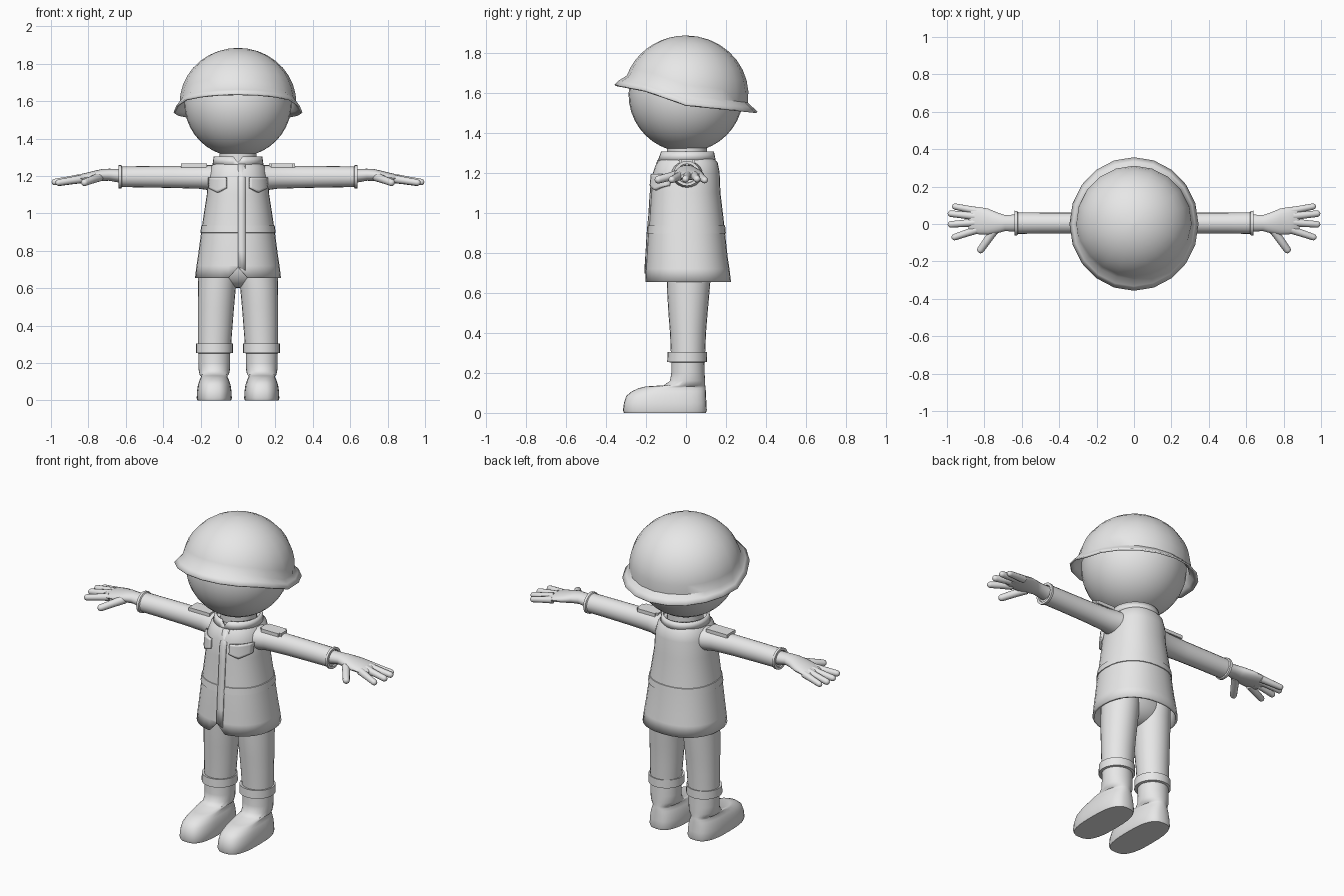
import bpy, bmesh, math
from mathutils import Vector

if "Cube" in bpy.data.objects:
    bpy.data.objects.remove(bpy.data.objects["Cube"])

grey = bpy.data.materials.new("plain grey")
grey.diffuse_color = (0.8, 0.8, 0.8, 1)
grey.use_nodes = True
grey.node_tree.nodes["Principled BSDF"].inputs["Base Color"].default_value = grey.diffuse_color


def make(name, bm, angle=40, thick=0, offset=-1):
    """Turn a bmesh into a smooth-shaded object, optionally with thickness."""
    bmesh.ops.recalc_face_normals(bm, faces=bm.faces)
    me = bpy.data.meshes.new(name)
    bm.to_mesh(me)
    bm.free()
    me.materials.append(grey)
    ob = bpy.data.objects.new(name, me)
    bpy.context.collection.objects.link(ob)
    if thick:
        mod = ob.modifiers.new("thickness", "SOLIDIFY")
        mod.thickness, mod.offset = thick, offset
    for o in bpy.context.selected_objects:
        o.select_set(False)
    ob.select_set(True)
    bpy.context.view_layer.objects.active = ob
    bpy.ops.object.shade_smooth_by_angle(angle=math.radians(angle))
    return ob


def loft(name, rings, caps=(True, True), **kw):
    """Skin a list of equal-length point rings."""
    bm = bmesh.new()
    vs = [[bm.verts.new(p) for p in r] for r in rings]
    n = len(vs[0])
    for a, b in zip(vs, vs[1:]):
        for i in range(n):
            j = (i + 1) % n
            bm.faces.new((a[i], a[j], b[j], b[i]))
    if caps[0]:
        bm.faces.new(vs[0][::-1])
    if caps[1]:
        bm.faces.new(vs[-1])
    return make(name, bm, **kw)


def oval(n, e=1.0):
    """Unit superellipse; the first point lies at the front (-v)."""
    f = lambda t: math.copysign(abs(t) ** e, t)
    return [(f(math.sin(2 * math.pi * i / n)), -f(math.cos(2 * math.pi * i / n))) for i in range(n)]


def level(z, rx, y0, y1, x=0, n=32, e=1.0):
    """Horizontal ring from y0 to y1."""
    return [(x + rx * u, (y0 + y1) / 2 + (y1 - y0) / 2 * v, z) for u, v in oval(n, e)]


def across(s, x, y, ry, z, rz, n=20):
    """Vertical ring facing along x."""
    return [(s * x, y + ry * u, z + rz * v) for u, v in oval(n)]


def interp(table, t):
    for a, b in zip(table, table[1:]):
        if (a[0] - t) * (b[0] - t) <= 0:
            k = (t - a[0]) / (b[0] - a[0])
            return [p + (q - p) * k for p, q in zip(a[1:], b[1:])]
    return list(table[-1][1:])


# Head
bm = bmesh.new()
bmesh.ops.create_uvsphere(bm, u_segments=32, v_segments=20, radius=0.287)
bmesh.ops.translate(bm, verts=bm.verts, vec=(0, 0, 1.59))
make("head", bm)

# Helmet: dome whose lower edge dips towards the back, with a flared brim
edge = [(-1, 1.64), (-0.56, 1.61), (0, 1.54), (1, 1.505)]
dirs, rings = oval(20), []
for k in range(10):
    ring = []
    for u, v in dirs:
        base = math.asin((interp(edge, v)[0] + 0.045 - 1.59) / 0.295)
        t = math.pi / 2 + (base - math.pi / 2) * max(k, 0.05) / 9
        ring.append((0.312 * math.cos(t) * u, 0.312 * math.cos(t) * v, 1.59 + 0.295 * math.sin(t)))
    rings.append(ring)
rings.append([(0.327 * u, 0.333 * v, interp(edge, v)[0] + 0.022) for u, v in dirs])
rings.append([(0.345 * u, 0.357 * v, interp(edge, v)[0]) for u, v in dirs])
loft("helmet", rings, caps=(True, False), thick=0.01)

# Coat: z, half width, front y, back y
coat = [(1.275, .122, -.125, .138), (1.25, .145, -.147, .158), (1.2, .16, -.165, .168),
        (1.1, .167, -.175, .172), (.95, .19, -.184, .19), (.9, .197, -.19, .195),
        (.78, .213, -.197, .208), (.72, .222, -.201, .217), (.655, .23, -.205, .225)]
E = 0.9
rings = [level(*r, e=E) for r in coat]
rings[-1][0] = (0, -.202, .712)      # notch at the front hem
loft("coat", rings, caps=(True, False), thick=0.012)


def coat_front(x, z):
    rx, y0, y1 = interp(coat, z)
    k = max(0, 1 - abs(x / rx) ** (2 / E)) ** (E / 2)
    return (y0 + y1) / 2 - (y1 - y0) / 2 * k


# Belt
rings = []
for z, g in ((.937, -.003), (.935, .004), (.897, .004), (.895, -.003)):
    rx, y0, y1 = interp(coat, z)
    rings.append(level(z, rx + g, y0 - g, y1 + g, e=E))
loft("belt", rings, caps=(False, False))

# Collar, open in a small V at the front, and the neck inside it
low, high = level(1.262, .136, -.14, .148), level(1.305, .13, -.127, .14)
high[0] = (0, -.134, 1.272)
loft("collar", [low, high], caps=(False, False), thick=0.012)
loft("neck", [level(1.25, .1, -.095, .105), level(1.33, .1, -.095, .105)])


def plate(name, xs, top, bottom, lift):
    """Thin cloth plate laid over the front of the coat."""
    bm = bmesh.new()
    cols = []
    for x in xs:
        zs = [top + (bottom(x) - top) * k / 6 for k in range(7)]
        cols.append([bm.verts.new((x, coat_front(x, z) - lift, z)) for z in zs])
    for a, b in zip(cols, cols[1:]):
        for k in range(6):
            bm.faces.new((a[k], b[k], b[k + 1], a[k + 1]))
    make(name, bm, thick=lift + .004, offset=1 if name == "none" else 0)


# Button flap down the front
plate("front_flap", [0, .02, .04], 1.262, lambda x: .715 - .5 * x, .003)

for s, side in ((-1, "right"), (1, "left")):
    # Pocket flap with a pointed lower edge
    plate(side + "_pocket", [s * (.062 + .0115 * i) for i in range(9)], 1.192,
          lambda x: 1.112 + abs(abs(x) - .108) * .5, .012)

    # Shoulder board
    bm = bmesh.new()
    bmesh.ops.create_cube(bm, size=1)
    for v in bm.verts:
        v.co = (s * (.235 + .14 * v.co.x), .005 + .08 * v.co.y, 1.256 + .02 * v.co.z)
    bmesh.ops.bevel(bm, geom=[e for e in bm.edges if abs(e.verts[0].co.z - e.verts[1].co.z) > .01],
                    offset=.012, segments=2, affect='EDGES')
    make(side + "_shoulder_board", bm)

    # Sleeve and cuff
    loft(side + "_sleeve", [across(s, *r) for r in (
        (.08, .005, .09, 1.19, .068), (.16, .005, .075, 1.192, .067), (.21, .005, .062, 1.194, .062),
        (.34, .005, .056, 1.195, .059), (.5, .005, .056, 1.196, .057), (.63, .005, .058, 1.196, .055))])
    loft(side + "_cuff", [across(s, *r) for r in (
        (.62, .005, .057, 1.196, .056), (.624, .005, .065, 1.196, .062), (.638, .005, .066, 1.196, .062),
        (.638, .005, .05, 1.196, .048), (.62, .005, .045, 1.196, .045))], caps=(False, True))

    # Palm
    loft(side + "_palm", [across(s, *r) for r in (
        (.62, .005, .046, 1.2, .038), (.69, .005, .043, 1.207, .032), (.73, .006, .055, 1.205, .032),
        (.78, .012, .07, 1.197, .028), (.83, .018, .073, 1.19, .023), (.87, .02, .068, 1.183, .019),
        (.885, .02, .055, 1.181, .012))])

    # Fingers and thumb as tapered round-ended tubes
    digits = {"little_finger": ((.84, .07, 1.182), (.955, .093, 1.163), .018),
              "ring_finger": ((.85, .042, 1.187), (.978, .055, 1.168), .019),
              "middle_finger": ((.85, .008, 1.187), (.978, -.002, 1.168), .019),
              "index_finger": ((.84, -.03, 1.184), (.958, -.07, 1.165), .019),
              "thumb": ((.74, -.025, 1.195), (.82, -.138, 1.165), .021)}
    for dname, (a, b, r) in digits.items():
        a, b = Vector(a), Vector(b)
        d = (b - a).normalized()
        h = d.cross(Vector((0, 0, 1))).normalized()
        w = h.cross(d)
        rings = []
        for t, k in ((0, 1.15), (.5, 1), (1, .92), (1.08, .8), (1.13, .5), (1.15, .15)):
            c = a.lerp(b, min(t, 1)) + d * max(0, t - 1) * .12
            rings.append([c + h * r * k * u + w * r * k * v for u, v in oval(12)])
        for ring in rings:
            for p in ring:
                p.x *= s
        loft(f"{side}_{dname}", rings)

    # Trouser leg: z, half width, front y, back y, centre x
    loft(side + "_leg", [level(z, rx, y0, y1, s * x, n=24) for z, rx, y0, y1, x in (
        (.78, .1, -.1, .13, .11), (.66, .104, -.096, .122, .109), (.6, .101, -.094, .117, .113),
        (.5, .097, -.088, .108, .118), (.4, .093, -.08, .1, .122), (.28, .088, -.075, .095, .126))])

    # Boot cuff
    loft(side + "_boot_cuff", [level(z, rx, y0, y1, s * .126, n=24) for z, rx, y0, y1 in (
        (.3, .08, -.07, .085), (.304, .099, -.092, .104), (.255, .099, -.094, .105),
        (.251, .08, -.07, .085))], caps=(False, False), angle=30)

    # Boot with a rounded toe
    loft(side + "_boot", [level(z, rx, y0, y1, s * .127, n=32, e=e) for z, rx, y0, y1, e in (
        (0, .09, -.31, .1, .72), (.012, .094, -.315, .104, .72), (.05, .092, -.31, .102, .72),
        (.085, .087, -.298, .1, .75), (.108, .079, -.27, .099, .8), (.124, .072, -.235, .098, .85),
        (.132, .072, -.2, .097, .9), (.138, .078, -.11, .096, 1), (.16, .083, -.08, .095, 1),
        (.2, .085, -.073, .093, 1), (.29, .085, -.072, .09, 1))], angle=50)

# Pelvis joining the legs under the coat
bm = bmesh.new()
bmesh.ops.create_uvsphere(bm, u_segments=28, v_segments=16, radius=1)
for v in bm.verts:
    v.co = (.2 * v.co.x, .012 + .108 * v.co.y, .72 + .118 * v.co.z)
make("pelvis", bm)
